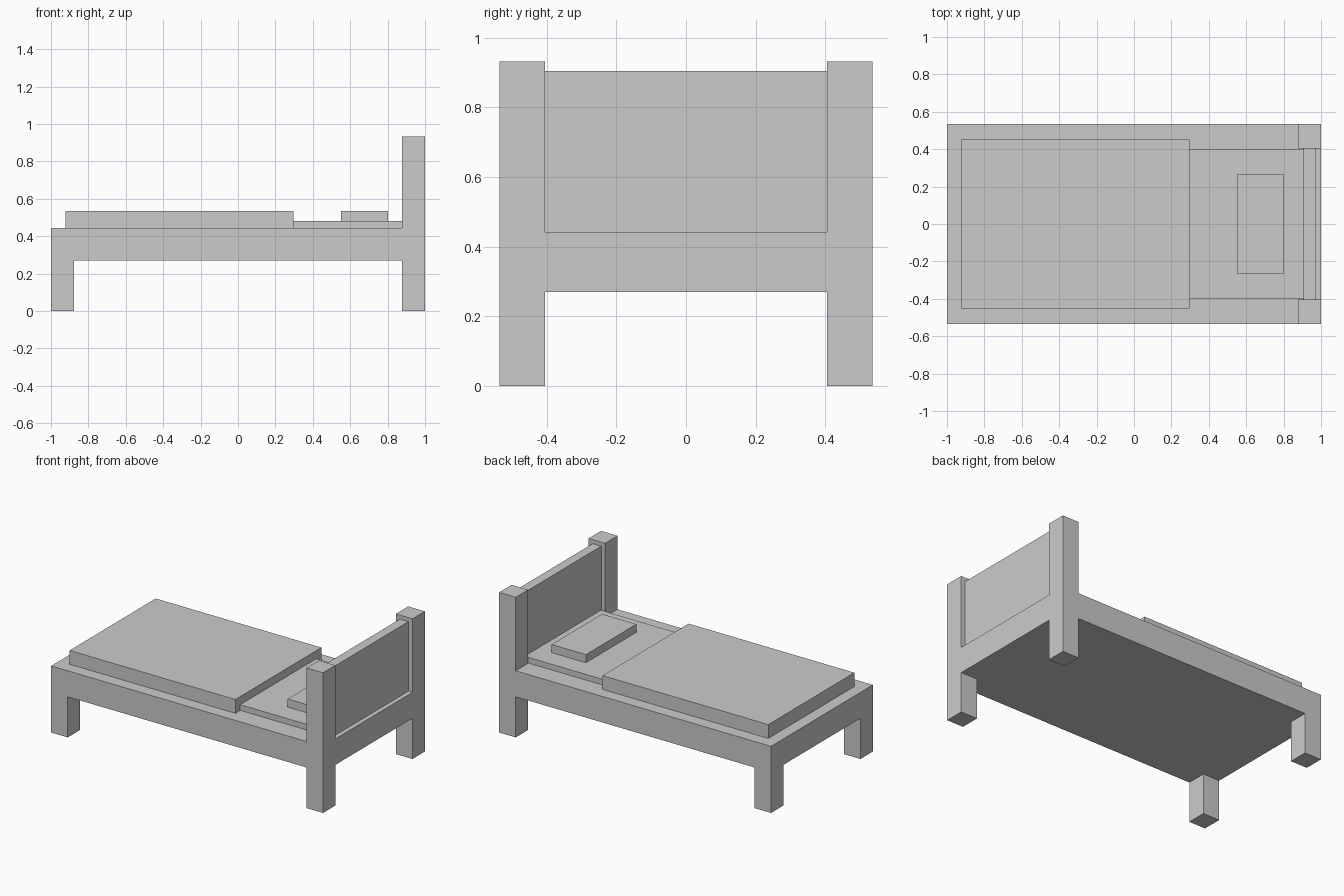
import bpy
import bmesh

if "Cube" in bpy.data.objects:
    bpy.data.objects.remove(bpy.data.objects["Cube"])


def box(name, x, y, z):
    """Axis-aligned box from (min, max) ranges."""
    bm = bmesh.new()
    bmesh.ops.create_cube(bm, size=1.0)
    for v in bm.verts:
        v.co = [r[0] if c < 0 else r[1] for c, r in zip(v.co, (x, y, z))]
    mesh = bpy.data.meshes.new(name)
    bm.to_mesh(mesh)
    bm.free()
    obj = bpy.data.objects.new(name, mesh)
    bpy.context.collection.objects.link(obj)
    return obj


def mirrored_pair(name, x, y, z):
    """Box on the +y side, mirrored to -y."""
    obj = box(name, x, y, z)
    mod = obj.modifiers.new("mirror", 'MIRROR')
    mod.use_axis = (False, True, False)
    return obj


HALF_W = 0.535
POST_Y = (0.405, HALF_W)
FRAME_Z = (0.27, 0.443)
TOP = FRAME_Z[1]

# Solid bed base
box("bed_frame", (-1, 1), (-HALF_W, HALF_W), FRAME_Z)

# Legs under the base and posts beside the headboard
mirrored_pair("foot_legs", (-1, -0.878), POST_Y, (0, FRAME_Z[0]))
mirrored_pair("head_legs", (0.878, 1), POST_Y, (0, FRAME_Z[0]))
mirrored_pair("head_posts", (0.878, 1), POST_Y, (TOP, 0.932))

# Headboard panel, inset between the posts
box("headboard", (0.907, 0.97), (-0.405, 0.405), (TOP, 0.905))

# Bedding
box("mattress", (-0.87, 0.907), (-0.401, 0.401), (TOP, 0.481))
box("blanket", (-0.922, 0.297), (-0.452, 0.452), (TOP, 0.535))
box("pillow", (0.551, 0.803), (-0.265, 0.265), (0.481, 0.535))
